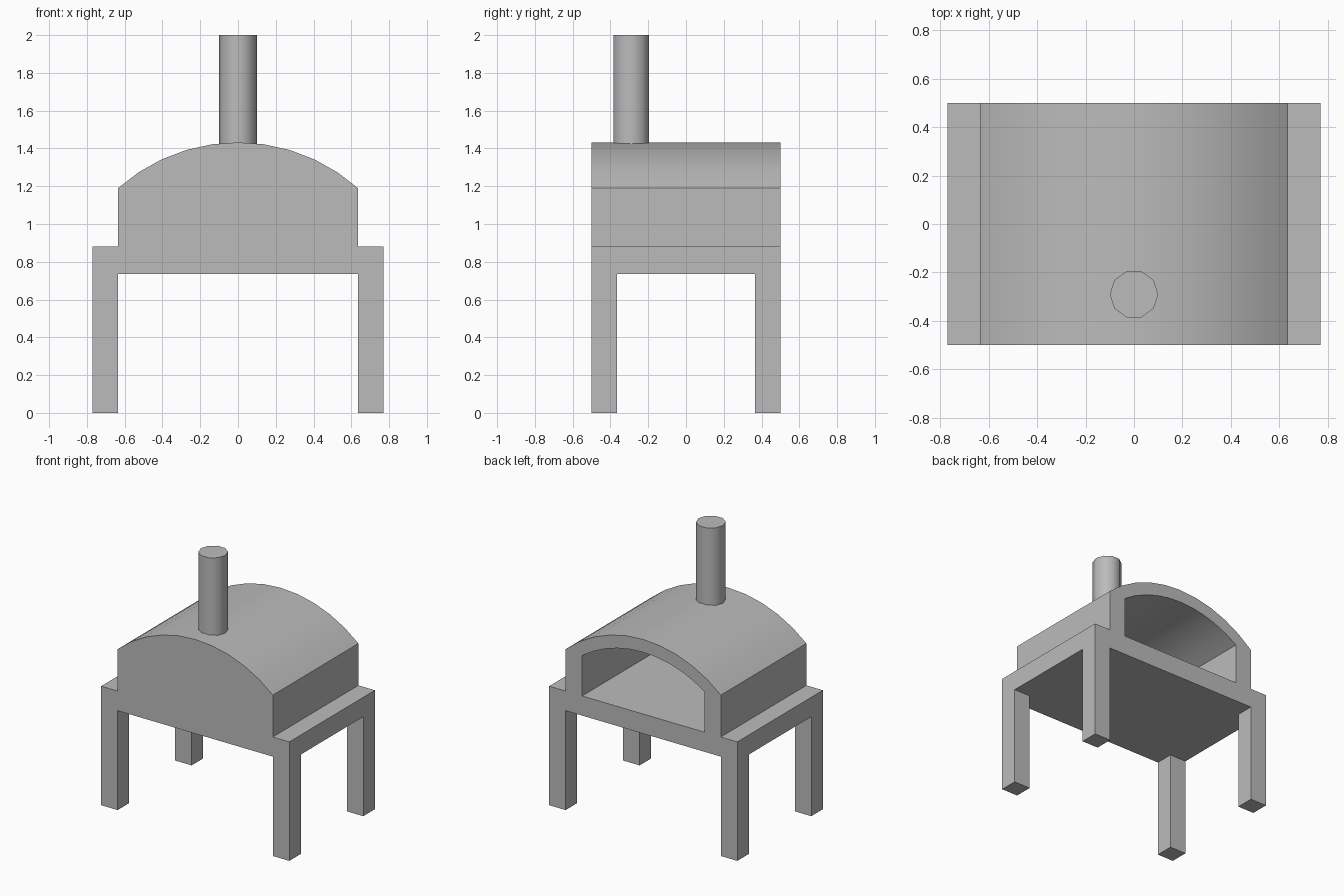
import bpy, bmesh, math
from mathutils import Vector

cube = bpy.data.objects.get("Cube")
if cube:
    bpy.data.objects.remove(cube, do_unlink=True)

HALF_W, HALF_D = 0.77, 0.5      # table half width and half depth
LEG = 0.135                     # leg and wall thickness
SLAB_Z, TOP_Z = 0.735, 0.88     # underside and top of the table
HOOD_W = HALF_W - LEG           # hood half width

grey = bpy.data.materials.new("plain_grey")
grey.use_nodes = True
grey.diffuse_color = (0.5, 0.5, 0.5, 1)
grey.node_tree.nodes["Principled BSDF"].inputs["Base Color"].default_value = (0.5, 0.5, 0.5, 1)


def finish(name, bm, smooth=False):
    bmesh.ops.recalc_face_normals(bm, faces=bm.faces)
    mesh = bpy.data.meshes.new(name)
    bm.to_mesh(mesh)
    bm.free()
    mesh.materials.append(grey)
    obj = bpy.data.objects.new(name, mesh)
    bpy.context.collection.objects.link(obj)
    if smooth:
        bpy.ops.object.select_all(action='DESELECT')
        obj.select_set(True)
        bpy.context.view_layer.objects.active = obj
        bpy.ops.object.shade_smooth_by_angle(angle=math.radians(40))
    return obj


# Table: a slab with its four bottom corners drawn down into legs
bm = bmesh.new()
bmesh.ops.create_cube(bm, size=1)
for v in bm.verts:
    v.co = (v.co.x * 2 * HALF_W, v.co.y * 2 * HALF_D, TOP_Z if v.co.z > 0 else SLAB_Z)
for axis, half in ((Vector((1, 0, 0)), HALF_W), (Vector((0, 1, 0)), HALF_D)):
    for side in (-1, 1):
        bmesh.ops.bisect_plane(bm, geom=bm.verts[:] + bm.edges[:] + bm.faces[:],
                               plane_co=axis * side * (half - LEG), plane_no=axis)
corners = []
for f in bm.faces:
    c = f.calc_center_median()
    if c.z < SLAB_Z + 0.01 and abs(c.x) > HALF_W - LEG and abs(c.y) > HALF_D - LEG:
        corners.append(f)
feet = bmesh.ops.extrude_discrete_faces(bm, faces=corners)["faces"]
for f in feet:
    for v in f.verts:
        v.co.z = 0
bmesh.ops.dissolve_limit(bm, angle_limit=0.01, verts=bm.verts[:], edges=bm.edges[:])
finish("table", bm)


def arch(half_width, spring, apex, steps=10):
    """Wall foot, shallow round arch, wall foot, as (x, z) points."""
    rise = apex - spring
    radius = (half_width ** 2 + rise ** 2) / (2 * rise)
    sweep = math.asin(half_width / radius)
    pts = [(-half_width, TOP_Z)]
    for i in range(steps + 1):
        a = sweep * (2 * i / steps - 1)
        pts.append((radius * math.sin(a), apex - radius + radius * math.cos(a)))
    return pts + [(half_width, TOP_Z)]


# Hood: vaulted shell closed at the front and open at the back
outer = arch(HOOD_W, 1.19, 1.432)
inner = arch(HOOD_W - LEG, 1.18, 1.337)
bm = bmesh.new()
rings = [[bm.verts.new((x, y, z)) for x, z in pts] for pts, y in (
    (outer, -HALF_D), (outer, HALF_D), (inner, HALF_D), (inner, LEG - HALF_D))]
for a, b in zip(rings, rings[1:]):
    for i in range(len(a) - 1):
        bm.faces.new((a[i], a[i + 1], b[i + 1], b[i]))
bm.faces.new(rings[0])
bm.faces.new(rings[-1])
finish("oven_hood", bm, smooth=True)

# Chimney: ten-sided pipe with a closed top
bm = bmesh.new()
bmesh.ops.create_cone(bm, cap_ends=True, segments=10, radius1=0.1, radius2=0.1, depth=0.6)
# Put corners on the left and right
turn = min(math.atan2(v.co.y, v.co.x) % (math.tau / 10) for v in bm.verts)
for v in bm.verts:
    a = math.atan2(v.co.y, v.co.x) - turn
    v.co = (0.1 * math.cos(a), 0.1 * math.sin(a) - 0.29, v.co.z + 1.7)
finish("chimney", bm, smooth=True)
